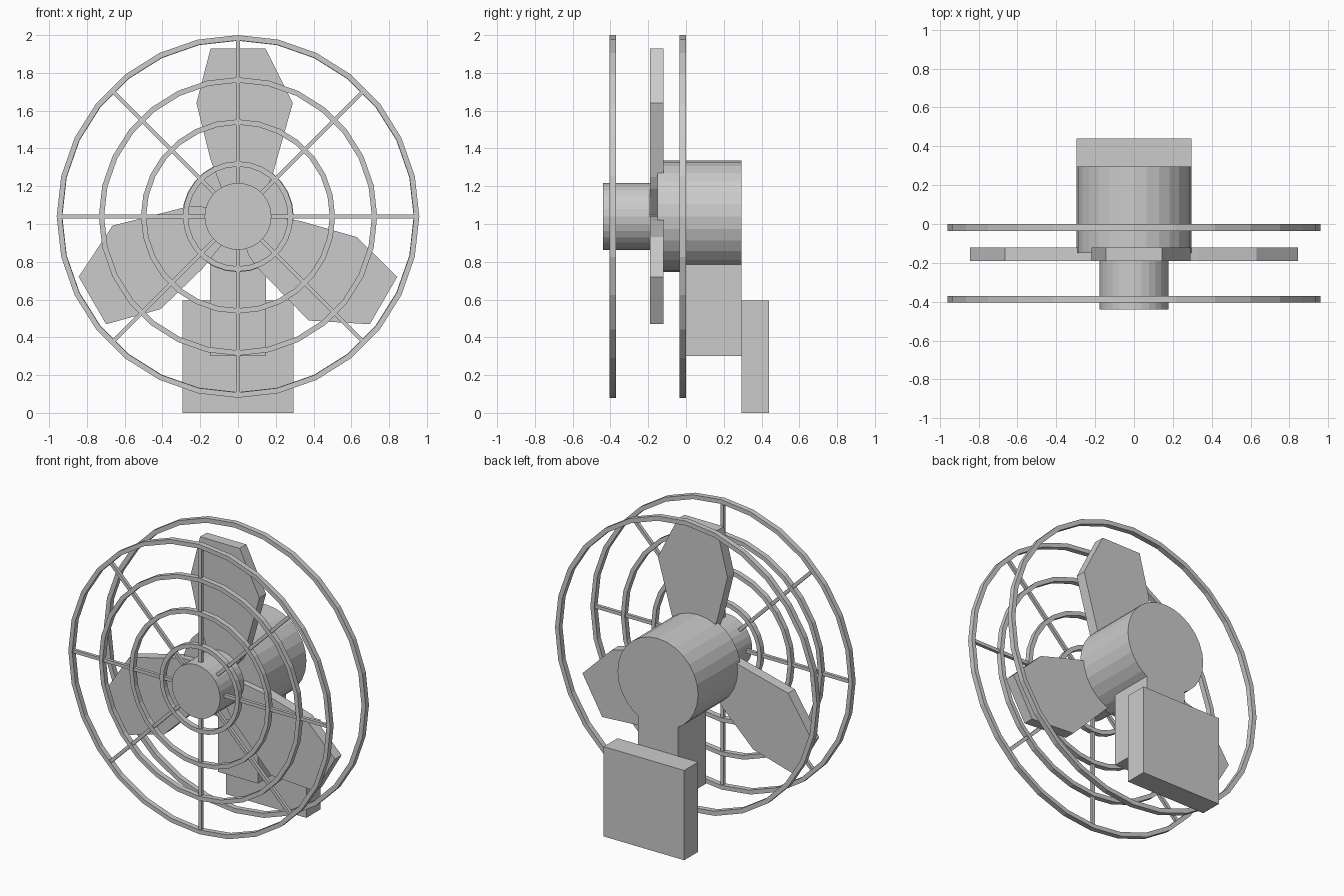
import bpy, bmesh, math
from mathutils import Matrix, Vector

if "Cube" in bpy.data.objects:
    bpy.data.objects.remove(bpy.data.objects["Cube"])

CZ = 1.04      # height of the fan axis
SIDES = 28


def finish(name, bm):
    bmesh.ops.recalc_face_normals(bm, faces=bm.faces)
    mesh = bpy.data.meshes.new(name)
    bm.to_mesh(mesh)
    bm.free()
    obj = bpy.data.objects.new(name, mesh)
    bpy.context.collection.objects.link(obj)
    return obj


def box(name, x0, x1, y0, y1, z0, z1, rot=0.0, lift=0.0):
    bm = bmesh.new()
    bmesh.ops.create_cube(bm, size=1)
    size = Matrix.Diagonal((x1 - x0, y1 - y0, z1 - z0, 1))
    move = Matrix.Translation(((x0 + x1) / 2, (y0 + y1) / 2, (z0 + z1) / 2))
    bm.transform(Matrix.Translation((0, 0, lift)) @ Matrix.Rotation(rot, 4, 'Y') @ move @ size)
    return finish(name, bm)


def prism(name, points, y0, y1, rot=0.0):
    """Extrude an x/z outline along y, turned about the fan axis."""
    bm = bmesh.new()
    face = bm.faces.new([bm.verts.new((x, y0, z)) for x, z in points])
    ext = bmesh.ops.extrude_face_region(bm, geom=[face], use_keep_orig=True)
    verts = [v for v in ext["geom"] if isinstance(v, bmesh.types.BMVert)]
    bmesh.ops.translate(bm, vec=(0, y1 - y0, 0), verts=verts)
    bm.transform(Matrix.Translation((0, 0, CZ)) @ Matrix.Rotation(rot, 4, 'Y'))
    return finish(name, bm)


def circle(r):
    return [(r * math.sin(a), r * math.cos(a))
            for a in (2 * math.pi * i / SIDES for i in range(SIDES))]


def ring(name, r, width, y0, y1):
    """Flat ring with a rectangular section."""
    bm = bmesh.new()
    section = [(r, y0), (r, y1), (r - width, y1), (r - width, y0)]
    loops = [[bm.verts.new((x, y, z + CZ)) for x, z in circle(rad)] for rad, y in section]
    for a, b in zip(loops, loops[1:] + loops[:1]):
        for i in range(SIDES):
            j = (i + 1) % SIDES
            bm.faces.new((a[i], a[j], b[j], b[i]))
    return finish(name, bm)


# wall plate and neck
box("mount_plate", -0.295, 0.295, 0.295, 0.44, 0, 0.595)
box("neck", -0.147, 0.147, 0, 0.295, 0.30, 0.90)

# motor housing and front hub
prism("motor_housing", circle(0.295), -0.15, 0.295)
prism("front_hub", circle(0.177), -0.44, -0.19)

# three blades
outline = [(-0.145, 0.89), (0.145, 0.89), (0.29, 0.6), (0.18, 0.21), (0.147, 0.147),
           (0, -0.02), (-0.09, 0.156), (-0.145, 0.30), (-0.22, 0.6)]
for k in range(3):
    prism(f"blade_{k + 1}", outline, -0.19, -0.12, k * math.tau / 3)

# guard rings
ring("back_guard_ring", 0.96, 0.03, -0.035, 0)
for k, r in enumerate((0.96, 0.737, 0.514, 0.292)):
    ring(f"front_guard_ring_{k + 1}", r, 0.028, -0.405, -0.37)

# guard spokes
for k in range(8):
    box(f"guard_spoke_{k + 1}", -0.011, 0.011, -0.398, -0.377, 0.15, 0.94,
        rot=k * math.tau / 8, lift=CZ)
